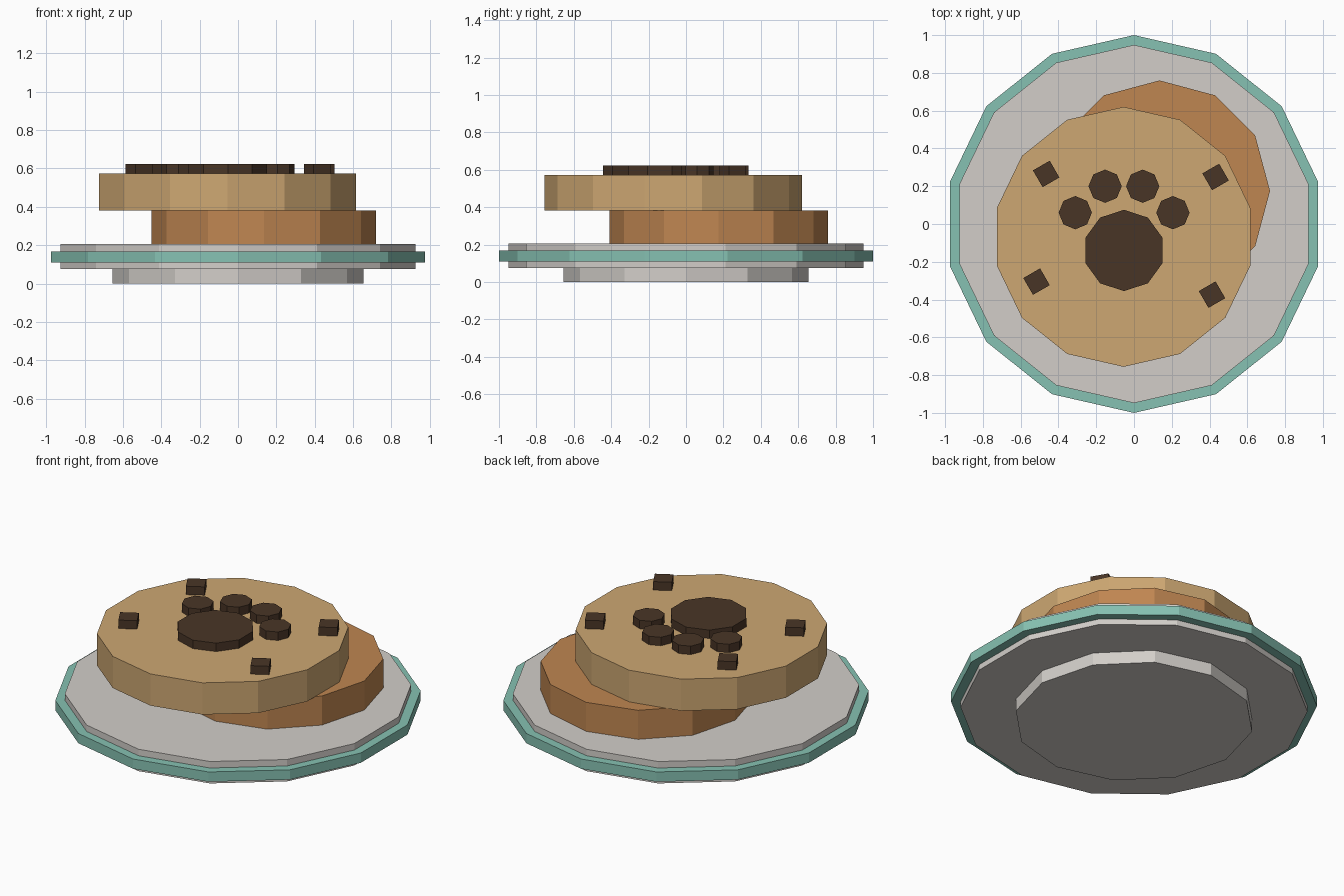
import bpy
import math

if "Cube" in bpy.data.objects:
    bpy.data.objects.remove(bpy.data.objects["Cube"])


def srgb(r, g, b):
    lin = [(c / 255 / 12.92 if c < 11 else ((c / 255 + 0.055) / 1.055) ** 2.4) for c in (r, g, b)]
    return (*lin, 1.0)


def material(name, rgb):
    m = bpy.data.materials.new(name)
    m.diffuse_color = srgb(*rgb)
    m.use_nodes = True
    m.node_tree.nodes["Principled BSDF"].inputs["Base Color"].default_value = m.diffuse_color
    return m


CERAMIC = material("pale grey ceramic", (210, 206, 201))
TEAL = material("teal glaze", (134, 193, 178))
BROWN = material("baked brown", (191, 134, 81))
TAN = material("golden tan", (205, 167, 114))
CHOC = material("dark chocolate", (73, 53, 38))


def disc(name, sides, radius, z0, z1, mat, x=0.0, y=0.0, turn=0.0):
    """Flat-sided disc with one corner pointing to +y (plus an optional turn)."""
    bpy.ops.mesh.primitive_cylinder_add(vertices=sides, radius=radius, depth=z1 - z0,
                                        location=(x, y, (z0 + z1) / 2))
    ob = bpy.context.object
    ob.name = name
    # the cylinder primitive starts with a corner at +y
    ob.rotation_euler.z = math.radians(turn)
    ob.data.materials.append(mat)
    return ob


# Plate: foot, body and coloured rim band
disc("plate_foot", 12, 0.655, 0.0, 0.08, CERAMIC)
disc("plate_body", 14, 0.948, 0.075, 0.207, CERAMIC)
disc("plate_rim", 14, 1.0, 0.109, 0.168, TEAL)

# Two stacked biscuits
disc("lower_biscuit", 12, 0.585, 0.2, 0.382, BROWN, 0.135, 0.175)
disc("upper_biscuit", 14, 0.688, 0.382, 0.573, TAN, -0.055, -0.068)

# Chocolate paw print: one pad and four toes
Z0, Z1 = 0.565, 0.624
disc("paw_pad", 10, 0.215, Z0, Z1, CHOC, -0.053, -0.14)
for i, (x, y) in enumerate([(-0.311, 0.06), (-0.153, 0.2), (0.046, 0.2), (0.206, 0.06)], 1):
    disc(f"paw_toe_{i}", 8, 0.088, Z0, Z1, CHOC, x, y)

# Square chocolate chips, turned about 30 degrees
CHIPS = [(-0.465, 0.265), (0.432, 0.249), (-0.516, -0.305), (0.413, -0.374)]
for i, (x, y) in enumerate(CHIPS, 1):
    disc(f"chocolate_chip_{i}", 4, 0.0725, Z0, Z1, CHOC, x, y, 45 + 30)
